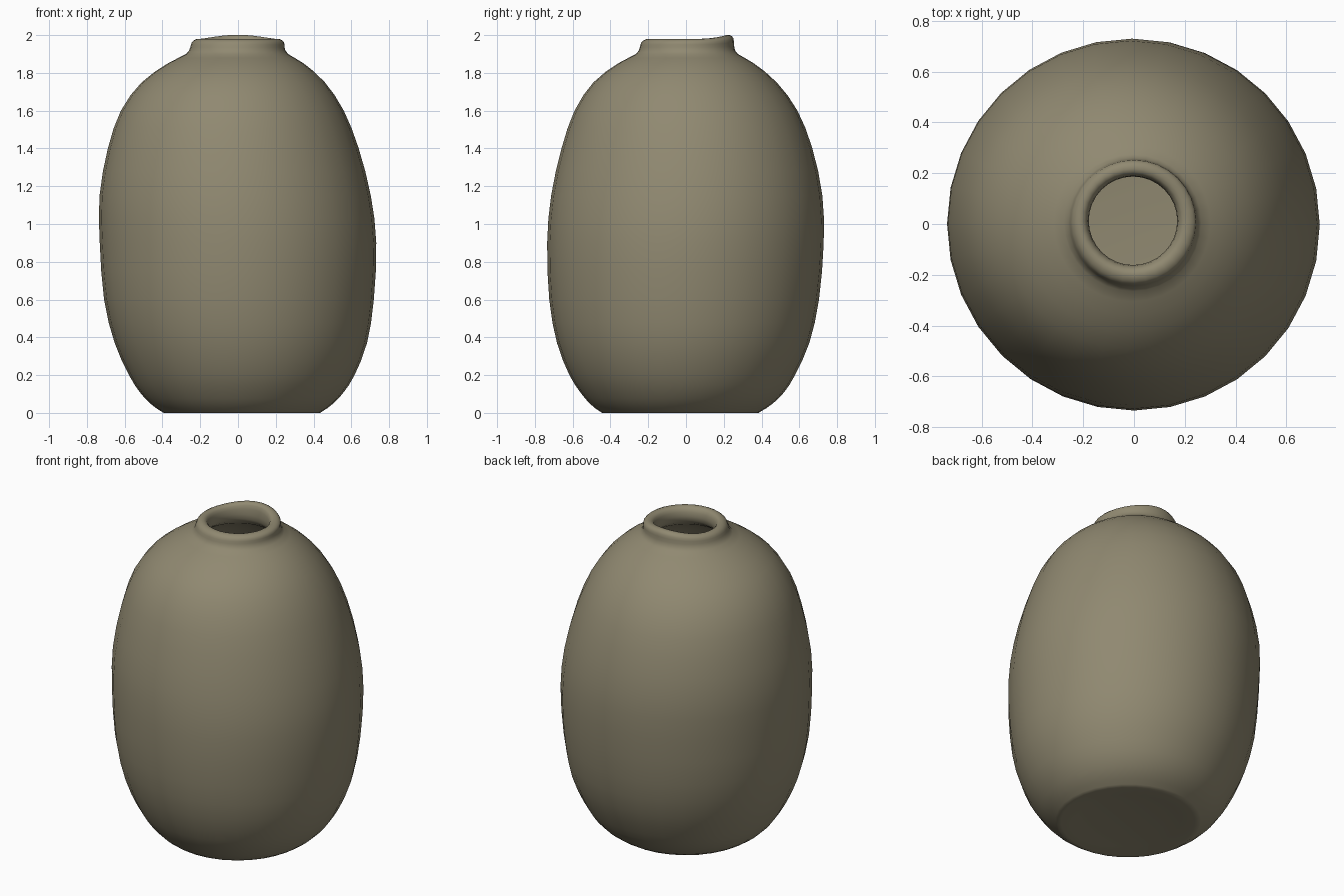
import bpy, bmesh, math
from mathutils import Vector

SIDES = 32

# Profile stations: height, radius, centre shift x, centre shift y (hand-thrown wobble)
outer = [
    (0.015, 0.22, 0.02, -0.03), (0.0, 0.39, 0.02, -0.03), (0.007, 0.425, 0.02, -0.03),
    (0.05, 0.485, 0.02, -0.025), (0.11, 0.54, 0.02, -0.02), (0.2, 0.597, 0.02, -0.02),
    (0.37, 0.668, 0.015, -0.015), (0.6, 0.714, 0.005, -0.01), (0.9, 0.732, 0, -0.003),
    (1.15, 0.718, -0.015, 0.004), (1.4, 0.664, -0.025, 0.005), (1.6, 0.59, -0.03, 0),
    (1.75, 0.485, -0.025, -0.005), (1.85, 0.36, -0.012, 0), (1.9, 0.27, -0.005, 0.005),
]
neck = [
    (1.935, 0.25, -0.003, 0.005), (1.962, 0.244, 0, 0.008), (1.978, 0.222, 0, 0.01),
    (1.976, 0.195, -0.003, 0.01), (1.95, 0.178, -0.004, 0.012), (1.895, 0.178, -0.004, 0.012),
]
# Inner wall follows the outer one
inner = [
    (1.85, 0.22, -0.005, 0.005), (1.78, 0.34, -0.015, 0), (1.69, 0.44, -0.025, 0),
    (1.56, 0.535, -0.03, 0), (1.38, 0.605, -0.025, 0.005), (1.1, 0.66, -0.015, 0.003),
    (0.8, 0.668, 0, -0.005), (0.45, 0.628, 0.015, -0.015), (0.22, 0.53, 0.02, -0.02),
    (0.1, 0.4, 0.02, -0.03), (0.07, 0.2, 0.02, -0.03),
]
stations = [Vector(p) for p in outer + neck + inner]


def smooth(pts):
    """Insert a Catmull-Rom midpoint between neighbouring stations."""
    out = []
    for i in range(len(pts) - 1):
        a, b = pts[max(i - 1, 0)], pts[i]
        c, d = pts[i + 1], pts[min(i + 2, len(pts) - 1)]
        out += [b, (b + c) * 0.5625 - (a + d) * 0.0625]
    return out + [pts[-1]]


bm = bmesh.new()
rings = []
for z, r, cx, cy in smooth(stations):
    ring = []
    for k in range(SIDES):
        t = 2 * math.pi * k / SIDES
        # the rim rises at the back
        lift = 0.022 * max(0, math.sin(t)) ** 3 * min(1, max(0, (z - 1.92) / 0.05))
        ring.append(bm.verts.new((cx + r * math.cos(t), cy + r * math.sin(t), max(z, 0) + lift)))
    rings.append(ring)
for a, b in zip(rings, rings[1:]):
    for k in range(SIDES):
        n = (k + 1) % SIDES
        bm.faces.new((a[k], a[n], b[n], b[k]))
# Base underside and inner floor
bm.faces.new(rings[0][::-1])
bm.faces.new(rings[-1])
bmesh.ops.recalc_face_normals(bm, faces=bm.faces)
for f in bm.faces:
    f.smooth = True

mesh = bpy.data.meshes.new("vase")
bm.to_mesh(mesh)
bm.free()
vase = bpy.data.objects.new("vase", mesh)
bpy.context.collection.objects.link(vase)

# Olive stoneware colour
mat = bpy.data.materials.new("stoneware")
mat.diffuse_color = (0.28, 0.25, 0.165, 1)
mesh.materials.append(mat)
